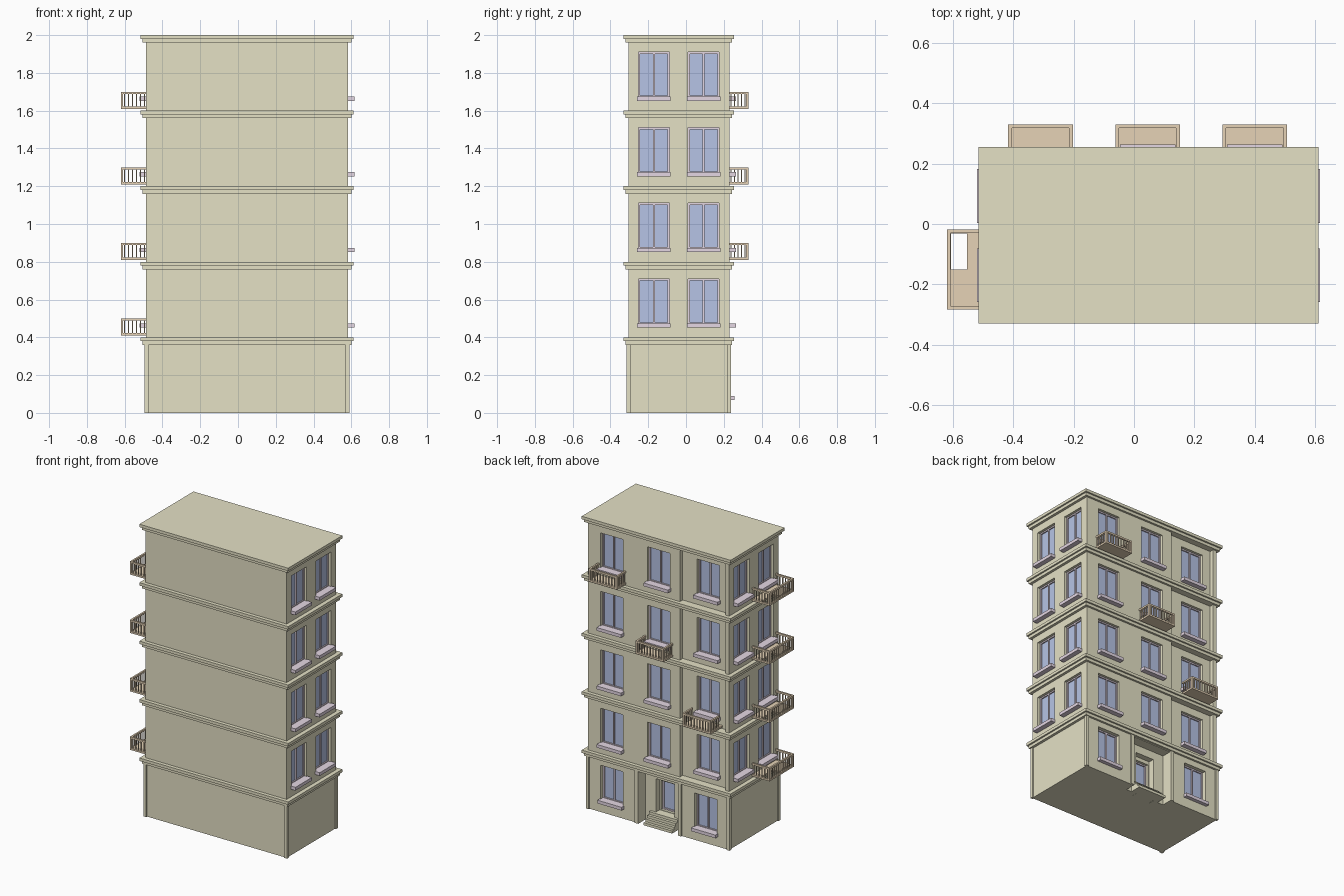
import bpy, bmesh
from mathutils import Vector

if "Cube" in bpy.data.objects:
    bpy.data.objects.remove(bpy.data.objects["Cube"])

X0, X1, Y0, Y1 = -0.487, 0.582, -0.305, 0.230   # main wall faces
FLOORS = [0.0, 0.4, 0.8, 1.2, 1.6]
COLS = [0.40, 0.045, -0.31]                     # back window columns
SIDE = [0.093, -0.17]                           # side window columns
BAY = 0.03                                      # depth of the recessed bay


def mat(name, c):
    m = bpy.data.materials.new(name)
    m.diffuse_color = (*c, 1)
    m.use_nodes = True
    m.node_tree.nodes["Principled BSDF"].inputs["Base Color"].default_value = m.diffuse_color
    return m


WALL = mat("wall", (0.78, 0.75, 0.56))
GLASS = mat("glass", (0.47, 0.55, 0.79))
FRAME = mat("frame", (0.78, 0.68, 0.77))
WOOD = mat("wood", (0.79, 0.65, 0.47))


def make(name, boxes, material):
    """One object from a list of (min corner, max corner) boxes."""
    bm = bmesh.new()
    for a, b in boxes:
        lo = Vector([min(p, q) for p, q in zip(a, b)])
        hi = Vector([max(p, q) for p, q in zip(a, b)])
        size, mid = hi - lo, (hi + lo) / 2
        for v in bmesh.ops.create_cube(bm, size=1)["verts"]:
            v.co = Vector([c * s for c, s in zip(v.co, size)]) + mid
    me = bpy.data.meshes.new(name)
    bm.to_mesh(me)
    bm.free()
    me.materials.append(material)
    ob = bpy.data.objects.new(name, me)
    bpy.context.collection.objects.link(ob)
    return ob


def on_wall(side, u0, u1, d0, d1, z0, z1):
    """Box given along a wall (u), outward from it (d) and in height (z)."""
    if side == "back":
        return (u0, Y1 + d0, z0), (u1, Y1 + d1, z1)
    if side == "right":
        return (X1 + d0, u0, z0), (X1 + d1, u1, z1)
    return (X0 - d0, u0, z0), (X0 - d1, u1, z1)


def cut(ob, boxes):
    c = make("cutter", boxes, WALL)
    c.hide_render = True
    m = ob.modifiers.new("cut", "BOOLEAN")
    m.object, m.operation, m.solver = c, "DIFFERENCE", "EXACT"
    bpy.context.view_layer.objects.active = ob
    bpy.ops.object.modifier_apply(modifier=m.name)
    bpy.data.objects.remove(c)


# Windows: collect openings, frames, glass and sills
holes, frames, panes, sills = [], [], [], []


def window(side, u, z0, z1, d=0.0, half=0.082, sill=True, leaves=2):
    back = d - 0.03
    B = lambda a, b, c, e, f, g: on_wall(side, u + a, u + b, c, e, f, g)
    holes.append(B(-half, half, back, d + 0.05, z0, z1))
    t = 0.009
    f0, f1 = back - 0.005, back + 0.012
    frames.extend([B(-half, -half + t, f0, f1, z0, z1), B(half - t, half, f0, f1, z0, z1),
                   B(-half + t, half - t, f0, f1, z0, z0 + t),
                   B(-half + t, half - t, f0, f1, z1 - t, z1)])
    if leaves == 2:
        frames.append(B(-0.005, 0.005, f0, f1, z0 + t, z1 - t))
    panes.append(B(-half + t, half - t, f0, back + 0.004, z0 + t, z1 - t))
    if sill:
        s = half + 0.007
        sills.append(B(-s, s, back, d + 0.034, z0 - 0.018, z0 + 0.004))


for f in FLOORS[1:]:
    for s in ("left", "right"):
        for u in SIDE:
            window(s, u, f + 0.07, f + 0.31)
    for i, u in enumerate(COLS):
        window("back", u, f + 0.07, f + 0.31, d=-BAY if i == 2 else 0.0, half=0.085)
for u in (COLS[0], COLS[2]):
    window("back", u, 0.085, 0.32, d=-0.008, half=0.085)
window("back", 0.046, 0.075, 0.275, d=-0.11, half=0.06, sill=False, leaves=1)   # entrance door

# Main block with recessed bay, two-stage entrance niche and window openings
body = make("building_body", [((X0, Y0, 0), (X1, Y1, 2.0))], WALL)
cut(body, [on_wall("back", -0.46, -0.115, -BAY, 0.05, f, f + 0.36) for f in FLOORS[1:]]
    + [on_wall("back", -0.105, 0.195, -0.07, 0.05, -0.05, 0.355)])
cut(body, [on_wall("back", -0.025, 0.117, -0.11, 0.0, -0.05, 0.30)])
cut(body, holes)

# Cornice at every storey: wide slab over a narrower one
cornice = []
for f in FLOORS:
    for g, a, b in ((0.018, 0.36, 0.38), (0.029, 0.38, 0.4)):
        cornice.append(((X0 - g, Y0 - g + 0.004, f + a), (X1 + g, Y1 + g - 0.004, f + b)))
make("cornices", cornice, WALL)

# Ground-floor corner posts and door pilasters
p, w, h = 0.009, 0.021, 0.36
posts = [((x - s * p, y - t * p, 0), (x + s * (w - p), y + t * (w - p), h))
         for x, s in ((X0, 1), (X1, -1)) for y, t in ((Y0, 1), (Y1, -1))]
posts += [on_wall("back", x - 0.013, x + 0.013, -0.02, p, 0, h) for x in (0.208, -0.118)]
make("ground_posts", posts, WALL)

# Entrance steps rising into the niche
steps = [on_wall("back", -0.06, 0.155, -0.07, 0.006 - i * 0.019, i * 0.018, (i + 1) * 0.018)
         for i in range(4)]
steps.append(on_wall("back", -0.024, 0.116, -0.11, -0.07, 0, 0.072))
make("entrance_steps", steps, WALL)

make("window_frames", frames, FRAME)
make("window_glass", panes, GLASS)
make("window_sills", sills, FRAME)


def balcony(name, side, u0, u1, depth, z, hatch=None):
    """Slab, posts, rails and balusters; hatch is an opening (u0, u1, d0, d1)."""
    B = lambda *a: on_wall(side, *a)
    t, top, r = 0.012, z + 0.09, 0.003
    if hatch:
        a, b, c, d = hatch
        parts = [B(u0, u1, -0.005, c, z, z + 0.012), B(u0, u1, d, depth, z, z + 0.012),
                 B(u0, a, c, d, z, z + 0.012), B(b, u1, c, d, z, z + 0.012)]
    else:
        parts = [B(u0, u1, -BAY - 0.005, depth, z, z + 0.012)]
    # hand rails and corner posts
    parts += [B(u0, u1, depth - t, depth, top - t, top),
              B(u0, u0 + t, 0, depth - t, top - t, top), B(u1 - t, u1, 0, depth - t, top - t, top)]
    parts += [B(u, u + t, depth - t, depth, z + 0.012, top - t) for u in (u0, u1 - t)]
    # balusters along the front and both ends
    n = round((u1 - u0) / 0.021)
    m = depth - t / 2
    for i in range(1, n):
        u = u0 + (u1 - u0) * i / n
        parts.append(B(u - r, u + r, m - r, m + r, z + 0.012, top - t))
    k = round(depth / 0.021)
    for i in range(k):
        d = m * (i + 0.4) / k
        for u in (u0 + t / 2, u1 - t / 2):
            parts.append(B(u - r, u + r, d - r, d + r, z + 0.012, top - t))
    make(name, parts, WOOD)


# Left balconies with a floor hatch, one per upper storey
for i, f in enumerate(FLOORS[1:]):
    balcony(f"left_balcony_{i + 1}", "left", -0.283, -0.018, 0.133, f + 0.01,
            hatch=(-0.15, -0.031, 0.066, 0.12))

# Back balconies stepping diagonally over the facade
for i, (u, f) in enumerate(zip(COLS, (1.6, 1.2, 0.8))):
    balcony(f"back_balcony_{i + 1}", "back", u - 0.107, u + 0.107, 0.1, f + 0.01)
